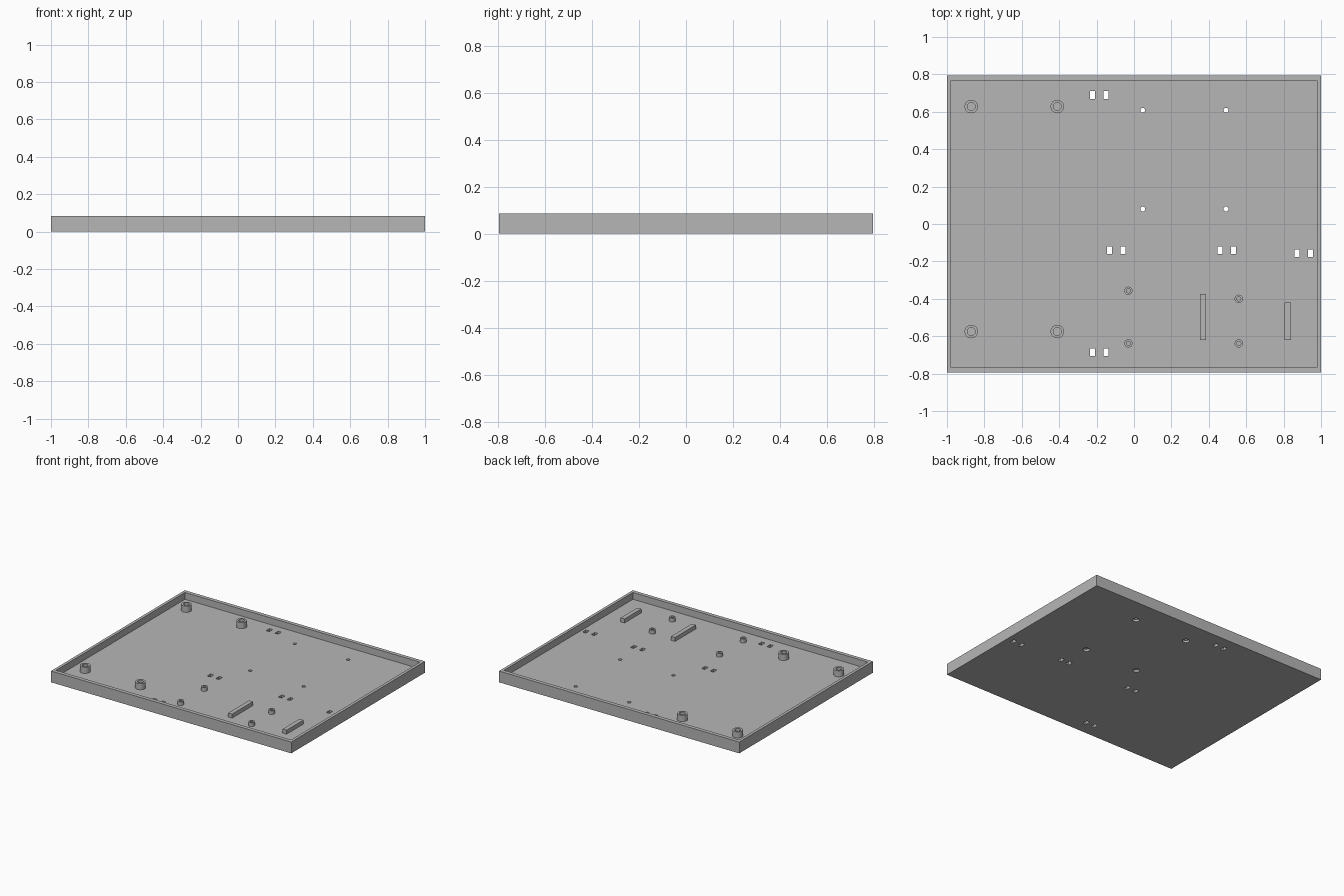
import bpy

old = bpy.data.objects.get("Cube")
if old:
    bpy.data.objects.remove(old, do_unlink=True)

HALF_X, HALF_Y, HEIGHT = 1.0, 0.795, 0.085
FLOOR = 0.034

grey = bpy.data.materials.new("plain_grey")
grey.use_nodes = True
colour = (0.47, 0.47, 0.47, 1)
grey.diffuse_color = colour
grey.node_tree.nodes["Principled BSDF"].inputs["Base Color"].default_value = colour


def box(name, x, y, sx, sy, z0, z1):
    bpy.ops.mesh.primitive_cube_add(size=1, location=(x, y, (z0 + z1) / 2))
    ob = bpy.context.object
    ob.name = name
    ob.scale = (sx, sy, z1 - z0)
    bpy.ops.object.transform_apply(location=False, rotation=False, scale=True)
    ob.data.materials.append(grey)
    return ob


def cylinder(name, x, y, radius, z0, z1):
    bpy.ops.mesh.primitive_cylinder_add(
        vertices=32, radius=radius, depth=z1 - z0, location=(x, y, (z0 + z1) / 2))
    ob = bpy.context.object
    ob.name = name
    ob.data.materials.append(grey)
    return ob


def cut(target, cutter):
    """Subtract the cutter from the target, then discard the cutter."""
    mod = target.modifiers.new("cut", "BOOLEAN")
    mod.operation = "DIFFERENCE"
    mod.solver = "EXACT"
    mod.object = cutter
    bpy.context.view_layer.objects.active = target
    bpy.ops.object.modifier_apply(modifier=mod.name)
    bpy.data.objects.remove(cutter, do_unlink=True)


def smooth(ob):
    bpy.ops.object.select_all(action="DESELECT")
    ob.select_set(True)
    bpy.context.view_layer.objects.active = ob
    bpy.ops.object.shade_smooth_by_angle()


# Shallow open tray
tray = box("tray", 0, 0, 2 * HALF_X, 2 * HALF_Y, 0, HEIGHT)
cut(tray, box("pocket", 0, 0, 1.956, 1.532, FLOOR, HEIGHT + 0.1))

# Pairs of rectangular strap slots through the floor
for x, y in [(-0.185, 0.69), (-0.185, -0.685), (-0.095, -0.14),
             (0.497, -0.14), (0.907, -0.157)]:
    for side in (-1, 1):
        cut(tray, box("slot", x + side * 0.036, y, 0.027, 0.041, -0.1, 0.06))

# Screw holes, recessed on the underside
for x in (0.047, 0.492):
    for y in (0.08, 0.608):
        cut(tray, cylinder("screw_hole", x, y, 0.013, -0.1, 0.06))
        cut(tray, cylinder("screw_recess", x, y, 0.024, -0.1, 0.016))
smooth(tray)


def standoff(name, x, y, outer, inner, top):
    post = cylinder(name, x, y, outer, FLOOR, top)
    cut(post, cylinder("bore", x, y, inner, 0, 0.2))
    smooth(post)


# Four large standoffs on the left half of the plan
for x in (-0.87, -0.41):
    for y in (-0.575, 0.628):
        standoff("large_standoff", x, y, 0.036, 0.021, 0.08)

# Four small standoffs near the front
for x, y in [(-0.03, -0.357), (-0.03, -0.638), (0.56, -0.4), (0.56, -0.638)]:
    standoff("small_standoff", x, y, 0.022, 0.011, 0.062)

# Two support bars
box("long_support_bar", 0.369, -0.497, 0.033, 0.247, FLOOR, 0.064)
box("short_support_bar", 0.822, -0.52, 0.033, 0.2, FLOOR, 0.064)
